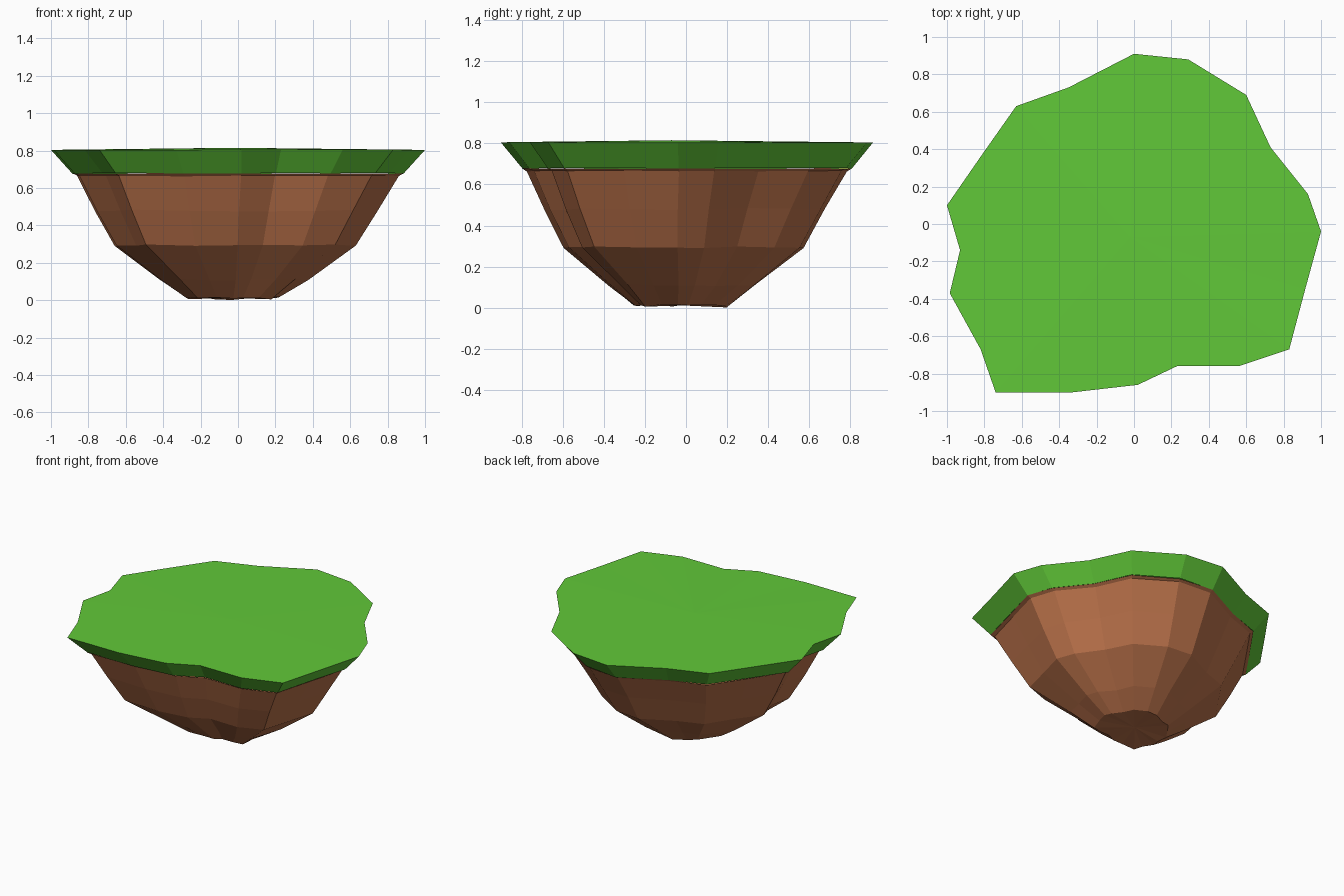
import bpy, bmesh, random

if "Cube" in bpy.data.objects:
    bpy.data.objects.remove(bpy.data.objects["Cube"])

random.seed(4)

# Irregular plan outline of the island, counter-clockwise
OUTLINE = [(1.0, -0.04), (0.93, 0.16), (0.73, 0.41), (0.60, 0.69), (0.29, 0.88),
           (0.0, 0.91), (-0.35, 0.73), (-0.63, 0.63), (-0.82, 0.36), (-1.0, 0.10),
           (-0.93, -0.14), (-0.985, -0.37), (-0.82, -0.67), (-0.74, -0.90),
           (-0.33, -0.90), (0.02, -0.86), (0.23, -0.76), (0.56, -0.76),
           (0.83, -0.67), (0.915, -0.35)]


def material(name, colour):
    mat = bpy.data.materials.new(name)
    mat.diffuse_color = (*colour, 1)
    mat.use_nodes = True
    mat.node_tree.nodes["Principled BSDF"].inputs["Base Color"].default_value = mat.diffuse_color
    return mat


def layered(name, rings, mat, top=None, bottom=False):
    """Skin scaled copies of the outline; rings are (scale, shift, z, z jitter), top first."""
    bm = bmesh.new()
    loops = []
    for scale, shift, z, jitter in rings:
        loops.append([bm.verts.new((x * scale + shift, y * scale + shift,
                                    z + random.uniform(0, jitter)))
                      for x, y in OUTLINE])
    n = len(OUTLINE)
    for upper, lower in zip(loops, loops[1:]):
        for i in range(n):
            j = (i + 1) % n
            bm.faces.new((upper[i], lower[i], lower[j], upper[j]))
    if top is not None:
        centre = bm.verts.new(top)
        for i in range(n):
            bm.faces.new((centre, loops[0][i], loops[0][(i + 1) % n]))
    if bottom:
        centre = bm.verts.new((-0.03, -0.03, 0.012))
        for i in range(n):
            bm.faces.new((centre, loops[-1][(i + 1) % n], loops[-1][i]))
    mesh = bpy.data.meshes.new(name)
    bm.to_mesh(mesh)
    bm.free()
    mesh.materials.append(mat)
    obj = bpy.data.objects.new(name, mesh)
    bpy.context.collection.objects.link(obj)
    return obj


# Grass slab: gently domed top and inward sloping rim
layered("grass_top",
        [(1.0, 0, 0.803, 0.003), (0.885, 0, 0.675, 0.006)],
        material("grass", (0.12, 0.58, 0.04)), top=(-0.02, -0.07, 0.815))

# Earth base: narrow ledge under the grass, then tapering to a blunt foot
layered("earth_base",
        [(0.885, 0, 0.675, 0.006), (0.86, 0, 0.662, 0.006), (0.755, -0.01, 0.475, 0.01),
         (0.645, -0.015, 0.29, 0.008), (0.395, -0.02, 0.105, 0.01), (0.25, -0.03, 0.0, 0.018)],
        material("earth", (0.50, 0.17, 0.07)), bottom=True)
